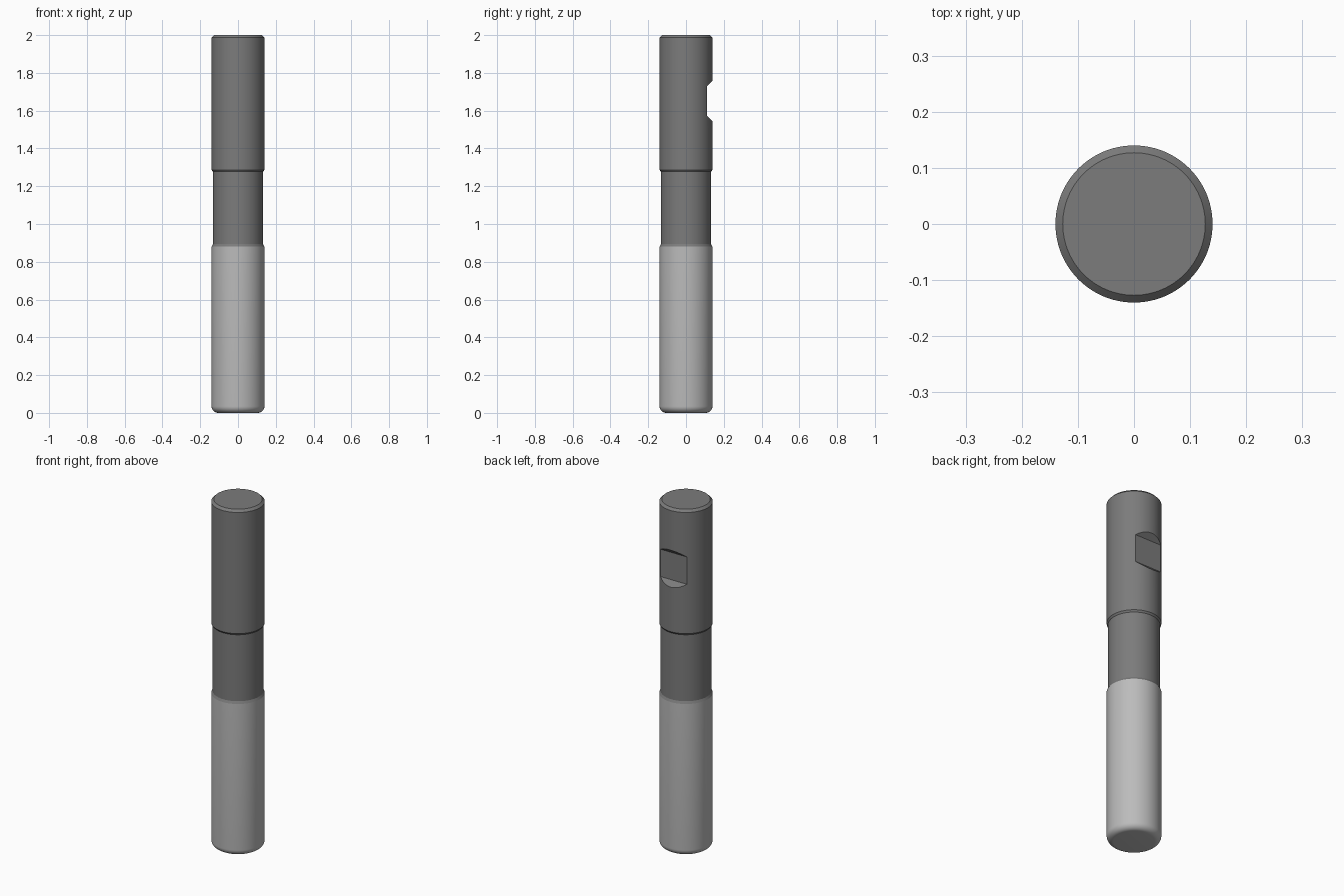
import bpy, bmesh
from math import sin, cos, pi, radians

if "Cube" in bpy.data.objects:
    bpy.data.objects.remove(bpy.data.objects["Cube"])

SIDES = 96


def grey(name, v):
    m = bpy.data.materials.new(name)
    m.diffuse_color = (v, v, v, 1)
    m.use_nodes = True
    m.node_tree.nodes["Principled BSDF"].inputs["Base Color"].default_value = m.diffuse_color
    return m


def add_object(name, bm):
    bmesh.ops.recalc_face_normals(bm, faces=bm.faces)
    mesh = bpy.data.meshes.new(name)
    bm.to_mesh(mesh)
    bm.free()
    ob = bpy.data.objects.new(name, mesh)
    bpy.context.collection.objects.link(ob)
    return ob


def lathe(name, profile):
    """Closed solid of revolution from (radius, z) points, bottom to top."""
    bm = bmesh.new()
    rings = [[bm.verts.new((r * cos(2 * pi * i / SIDES), r * sin(2 * pi * i / SIDES), z))
              for i in range(SIDES)] for r, z in profile]
    for a, b in zip(rings, rings[1:]):
        for i in range(SIDES):
            j = (i + 1) % SIDES
            bm.faces.new((a[i], a[j], b[j], b[i]))
    bm.faces.new(rings[0])
    bm.faces.new(rings[-1])
    return add_object(name, bm)


def smooth(ob, angle):
    bpy.ops.object.select_all(action='DESELECT')
    ob.select_set(True)
    bpy.context.view_layer.objects.active = ob
    bpy.ops.object.shade_smooth_by_angle(angle=radians(angle))


# Shank with narrowed neck, chamfered at every step
shank = lathe("shank", [(0.14, 0.88), (0.133, 0.893), (0.133, 1.277), (0.14, 1.287),
                        (0.14, 1.987), (0.127, 2.0)])

# Clamping flat: trapezoid cutter with sloped ends
bm = bmesh.new()
outline = [(0.112, 1.572), (0.112, 1.73), (0.162, 1.78), (0.162, 1.522)]
face = bm.faces.new([bm.verts.new((-0.2, y, z)) for y, z in outline])
ext = bmesh.ops.extrude_face_region(bm, geom=[face])
bmesh.ops.translate(bm, vec=(0.4, 0, 0),
                    verts=[v for v in ext["geom"] if isinstance(v, bmesh.types.BMVert)])
cutter = add_object("flat_cutter", bm)
cutter.hide_render = True

mod = shank.modifiers.new("clamping_flat", 'BOOLEAN')
mod.operation = 'DIFFERENCE'
mod.solver = 'EXACT'
mod.object = cutter
bpy.context.view_layer.objects.active = shank
bpy.ops.object.modifier_apply(modifier=mod.name)
bpy.data.objects.remove(cutter)

# Cutting section with rounded bottom corner
R = 0.035
corner = [(0.14 - R + R * sin(t), R - R * cos(t)) for t in (k * pi / 16 for k in range(9))]
cutting_end = lathe("cutting_end", corner + [(0.14, 0.88)])

smooth(shank, 25)
smooth(cutting_end, 30)
shank.data.materials.clear()
shank.data.materials.append(grey("dark_steel", 0.2))
cutting_end.data.materials.append(grey("light_steel", 0.5))
